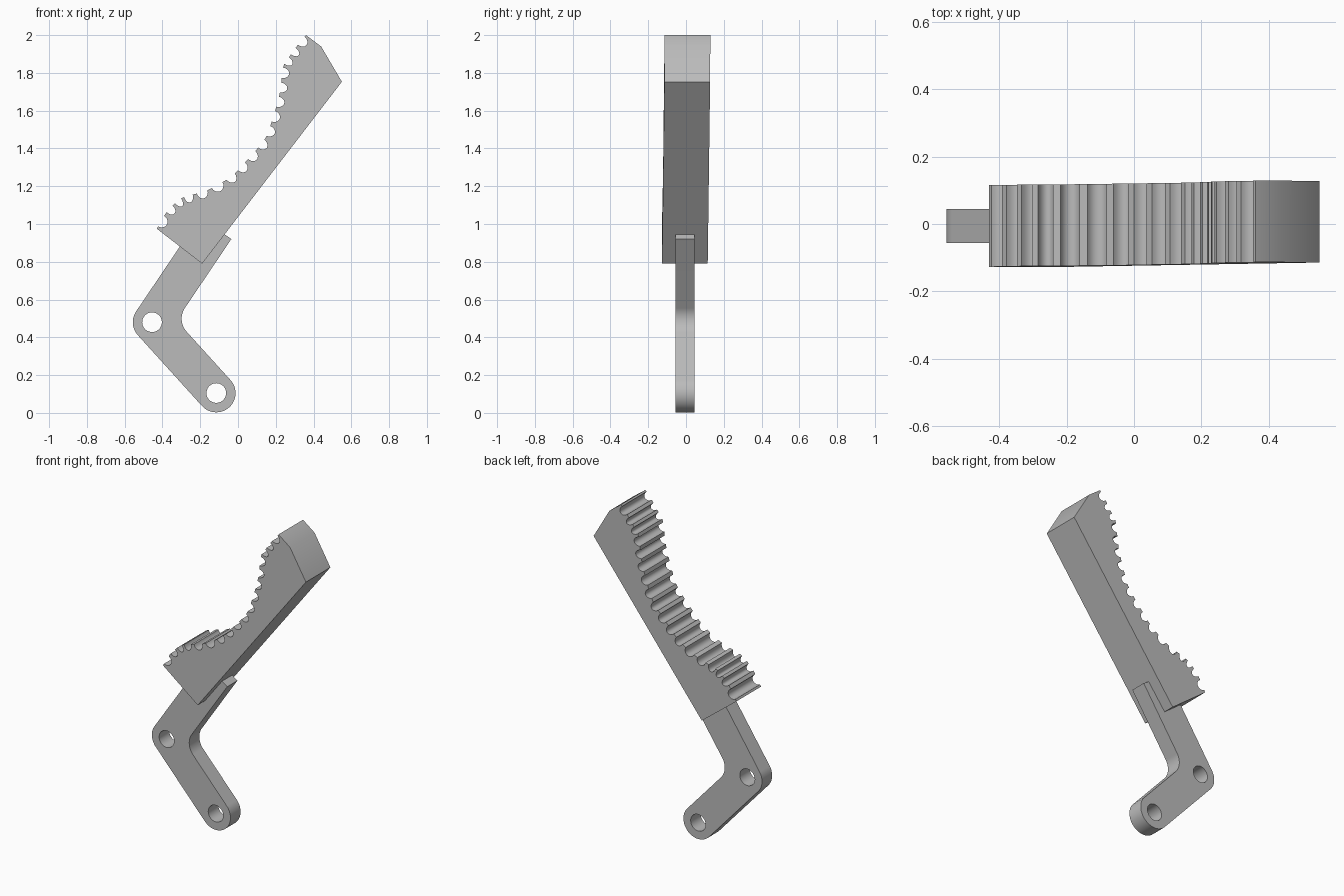
import bpy
import bmesh
from math import radians, cos, sin, pi
from mathutils import Vector, Matrix

cube = bpy.data.objects.get("Cube")
if cube:
    bpy.data.objects.remove(cube)

grey = bpy.data.materials.new("plain grey")
grey.use_nodes = True
colour = (0.5, 0.5, 0.5, 1)
grey.diffuse_color = colour
grey.node_tree.nodes["Principled BSDF"].inputs["Base Color"].default_value = colour


def arc(centre, radius, start, end, steps):
    """Points on an arc, angles in degrees."""
    angles = [radians(start + (end - start) * i / steps) for i in range(steps + 1)]
    return [centre + radius * Vector((cos(a), sin(a))) for a in angles]


def plate(name, loops, thickness, middle, lean=0.0):
    """Extrude closed x-z outlines along y; inner loops become holes."""
    curve = bpy.data.curves.new(name + "_outline", 'CURVE')
    curve.dimensions = '2D'
    curve.fill_mode = 'BOTH'
    curve.extrude = thickness / 2
    for loop in loops:
        spline = curve.splines.new('POLY')
        spline.points.add(len(loop) - 1)
        for point, p in zip(spline.points, loop):
            point.co = (p.x, p.y, 0, 1)
        spline.use_cyclic_u = True
    helper = bpy.data.objects.new(name + "_outline", curve)
    bpy.context.collection.objects.link(helper)
    graph = bpy.context.evaluated_depsgraph_get()
    mesh = bpy.data.meshes.new_from_object(helper.evaluated_get(graph))
    bpy.data.objects.remove(helper)

    mesh.transform(Matrix.Rotation(pi / 2, 4, 'X'))
    bm = bmesh.new()
    bm.from_mesh(mesh)
    bmesh.ops.remove_doubles(bm, verts=bm.verts, dist=0.0001)
    bmesh.ops.recalc_face_normals(bm, faces=bm.faces)
    for v in bm.verts:
        v.co.y += middle + lean * (0.6 * v.co.x + 0.8 * v.co.z)
    bm.to_mesh(mesh)
    bm.free()
    mesh.name = name
    mesh.materials.clear()
    mesh.materials.append(grey)
    obj = bpy.data.objects.new(name, mesh)
    bpy.context.collection.objects.link(obj)
    bpy.ops.object.select_all(action='DESELECT')
    obj.select_set(True)
    bpy.context.view_layer.objects.active = obj
    bpy.ops.object.shade_smooth_by_angle(angle=radians(32))
    return obj


# Bent lever arm with two pivot holes
elbow = Vector((-0.455, 0.48))
foot = Vector((-0.115, 0.105))
half = 0.102
upper, lower = -34, 42.2          # directions square to the two limbs
n_up = Vector((cos(radians(upper)), sin(radians(upper))))
n_low = Vector((cos(radians(lower)), sin(radians(lower))))
fillet = elbow + 2 * half * (n_up + n_low) / (1 + n_up.dot(n_low))
tip = elbow + 0.60 * Vector((-n_up.y, n_up.x))

outline = [tip + half * n_up, tip - half * n_up]
outline += arc(elbow, half, upper + 180, lower + 180, 16)
outline += arc(foot, half, lower + 180, lower + 360, 32)
outline += arc(fillet, half, lower + 180, upper + 180, 16)
holes = [arc(c, 0.052, 0, 350, 35) for c in (elbow, foot)]
plate("lever_arm", [outline] + holes, 0.1, -0.006)

# Toothed sector: tooth tips from the low end to the high end
tips = [Vector(p) for p in (
    (-.43, .975), (-.385, 1.055), (-.34, 1.105), (-.295, 1.14), (-.23, 1.158),
    (-.15, 1.183), (-.07, 1.228), (-.008, 1.275), (.045, 1.335), (.1, 1.395),
    (.147, 1.455), (.175, 1.53), (.2, 1.61), (.22, 1.685), (.23, 1.76),
    (.24, 1.84), (.275, 1.89), (.31, 1.94), (.36, 2.0))]
rack = [Vector(p) for p in ((.36, 2.0), (.44, 1.94), (.55, 1.753), (-.19, .79))]
rack.append(tips[0])
for a, b in zip(tips, tips[1:]):
    # Rounded groove between neighbouring teeth
    along = b - a
    inward = Vector((along.y, -along.x)).normalized()
    for i in range(11):
        t = pi * i / 10
        rack.append((a + b) / 2 - along * 0.35 * cos(t) + inward * 0.036 * sin(t))
plate("toothed_sector", [rack], 0.242, -0.0115, 0.0105)
